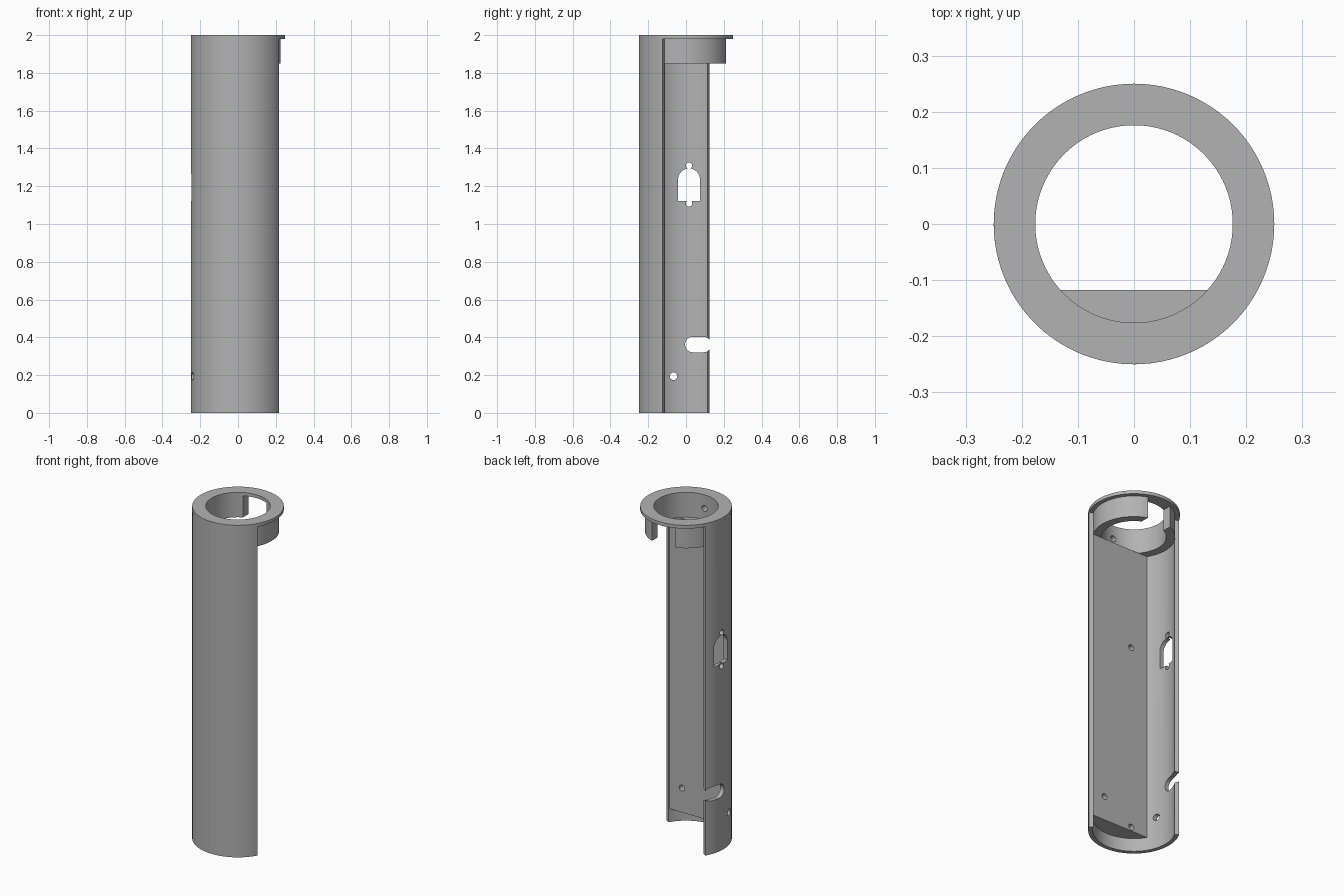
import bpy
import bmesh
from math import pi, sin, cos, radians, asin

cube = bpy.data.objects.get("Cube")
if cube:
    bpy.data.objects.remove(cube, do_unlink=True)

OUTER, INNER, BORE = 0.25, 0.225, 0.176
FLAT_Y = -0.118
BLOCK_TOP, FLANGE_Z, TOP = 1.85, 1.98, 2.0

grey = bpy.data.materials.new("plain_grey")
grey.use_nodes = True
grey.diffuse_color = (0.45, 0.45, 0.45, 1)
grey.node_tree.nodes["Principled BSDF"].inputs["Base Color"].default_value = (0.45, 0.45, 0.45, 1)


def finish(name, bm):
    bmesh.ops.remove_doubles(bm, verts=bm.verts, dist=1e-5)
    bmesh.ops.recalc_face_normals(bm, faces=bm.faces)
    mesh = bpy.data.meshes.new(name)
    bm.to_mesh(mesh)
    bm.free()
    mesh.materials.append(grey)
    obj = bpy.data.objects.new(name, mesh)
    bpy.context.collection.objects.link(obj)
    return obj


def arc(radius, start, end, steps, centre=(0, 0)):
    """Points along an arc, angles in radians."""
    angles = [start + (end - start) * i / steps for i in range(steps + 1)]
    return [(centre[0] + radius * cos(a), centre[1] + radius * sin(a)) for a in angles]


def ring(name, r_in, r_out, start, end, z0, z1, steps):
    """Rectangular section swept around the z axis."""
    bm = bmesh.new()
    section = [(r_in, z0), (r_out, z0), (r_out, z1), (r_in, z1)]
    rows = []
    for i in range(steps + 1):
        a = start + (end - start) * i / steps
        rows.append([bm.verts.new((r * cos(a), r * sin(a), z)) for r, z in section])
    for a, b in zip(rows, rows[1:]):
        for k in range(4):
            n = (k + 1) % 4
            bm.faces.new((a[k], a[n], b[n], b[k]))
    if end - start < 2 * pi - 0.001:
        bm.faces.new(rows[0])
        bm.faces.new(rows[-1])
    return finish(name, bm)


def prism(name, outline, place, low, high):
    """Extrude a 2D outline; place maps (u, v, depth) to a 3D point."""
    bm = bmesh.new()
    ends = [[bm.verts.new(place(u, v, d)) for u, v in outline] for d in (low, high)]
    bm.faces.new(ends[0])
    bm.faces.new(ends[1])
    for i in range(len(outline)):
        j = (i + 1) % len(outline)
        bm.faces.new((ends[0][i], ends[0][j], ends[1][j], ends[1][i]))
    return finish(name, bm)


def along_x(u, v, d):
    return (d, u, v)


def along_y(u, v, d):
    return (u, d, v)


def along_z(u, v, d):
    return (u, v, d)


def circle(u, v, radius):
    return arc(radius, 0, 2 * pi, 24, (u, v))[:-1]


def cut(target, outline, place, low, high):
    cutter = prism("cutter", outline, place, low, high)
    cutter.hide_render = True
    bpy.context.view_layer.objects.active = target
    mod = target.modifiers.new("cut", 'BOOLEAN')
    mod.operation = 'DIFFERENCE'
    mod.solver = 'EXACT'
    mod.object = cutter
    bpy.ops.object.modifier_apply(modifier=mod.name)
    bpy.data.objects.remove(cutter, do_unlink=True)


# Half-round shell, open towards the back and +x
shell = ring("shell", INNER, OUTER, radians(150), radians(330), 0, FLANGE_Z, 64)

# Side wall openings: arched window with screw holes, slot, small hole
window_y, window_r = 0.016, 0.058
arch = arc(window_r, 0, pi, 24, (window_y, 1.236))
arch += [(window_y - window_r, 1.122), (window_y + window_r, 1.122)]
slot = arc(0.041, pi / 2, 3 * pi / 2, 16, (0.036, 0.362))
slot += arc(0.041, -pi / 2, pi / 2, 16, (0.093, 0.362))
openings = [arch, slot, circle(window_y, 1.31, 0.017),
            circle(window_y, 1.109, 0.017), circle(-0.066, 0.194, 0.02)]
for outline in openings:
    cut(shell, outline, along_x, -0.3, -0.1)

# Solid mounting block with a flat face inside the shell
block_r = INNER + 0.004
tilt = asin(-FLAT_Y / block_r)
block = prism("mounting_block", arc(block_r, pi + tilt, 2 * pi - tilt, 48),
              along_z, 0.08, BLOCK_TOP)
for x, z in [(-0.08, 1.235), (-0.08, 0.105), (0.11, 0.226)]:
    cut(block, circle(x, z, 0.018), along_y, -0.195, -0.08)

# Collar under the flange, notched at the back, with a blind screw hole
collar = ring("collar", BORE, INNER, 0, 2 * pi, BLOCK_TOP, FLANGE_Z, 96)
notch = 0.078
cut(collar, [(-notch, 1.8), (notch, 1.8), (notch, 2.05), (-notch, 2.05)], along_y, 0.05, 0.3)
cut(collar, circle(0, 1.918, 0.018), along_y, -0.221, -0.1)

# Top flange
flange = ring("flange", BORE, OUTER, 0, 2 * pi, FLANGE_Z, TOP, 96)

# Smooth the round walls, keep the edges sharp
for obj in (shell, block, collar, flange):
    bpy.ops.object.select_all(action='DESELECT')
    obj.select_set(True)
    bpy.context.view_layer.objects.active = obj
    bpy.ops.object.shade_smooth_by_angle(angle=radians(30))
